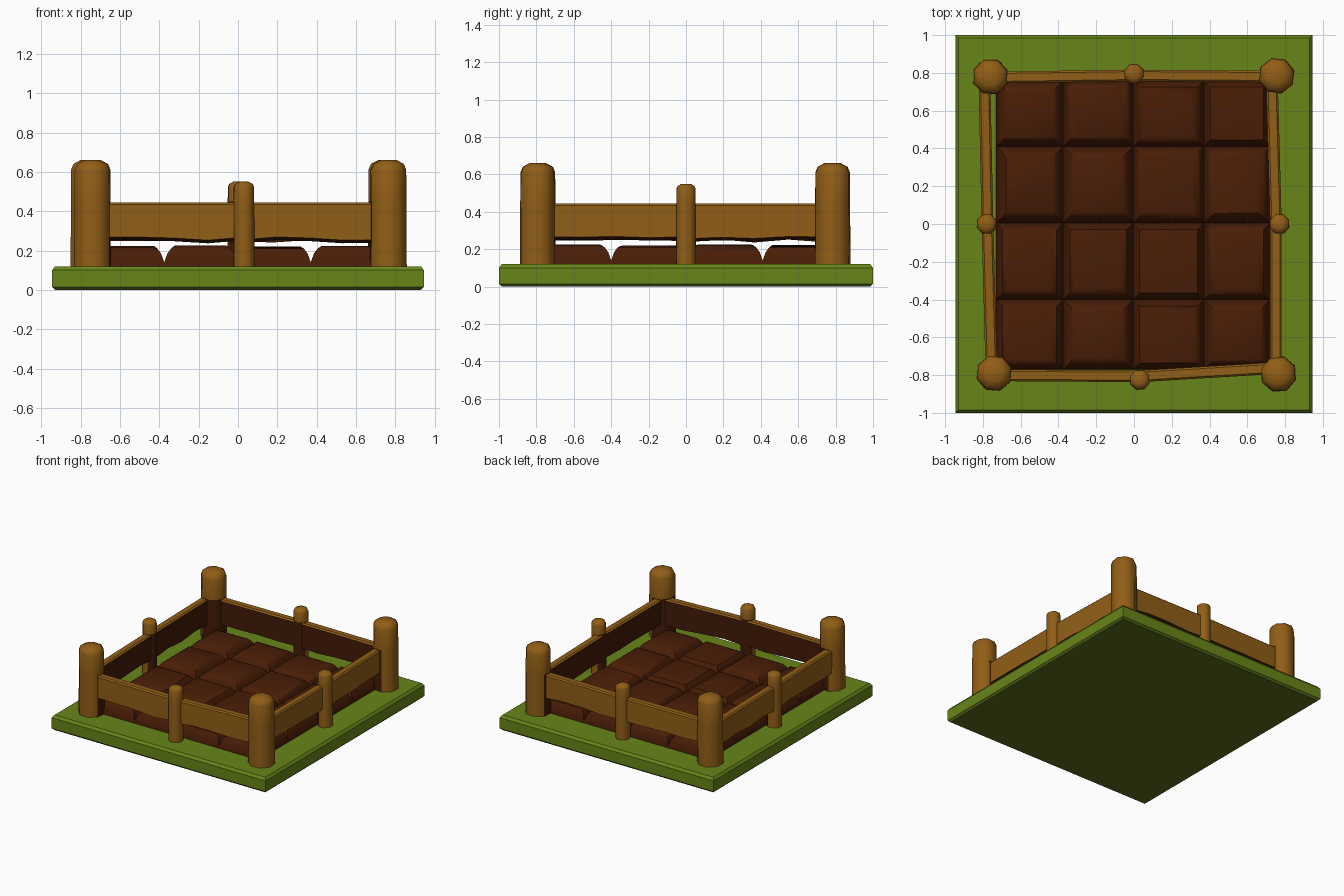
import bpy, bmesh, math, random
from mathutils import Vector

if "Cube" in bpy.data.objects:
    bpy.data.objects.remove(bpy.data.objects["Cube"])

random.seed(4)


def material(name, rgb):
    m = bpy.data.materials.new(name)
    m.diffuse_color = (*rgb, 1)
    m.use_nodes = True
    m.node_tree.nodes["Principled BSDF"].inputs["Base Color"].default_value = m.diffuse_color
    return m


GREEN = material("grass green", (0.135, 0.235, 0.009))
UNDER = material("underside olive", (0.105, 0.15, 0.01))
WOOD = material("wood brown", (0.285, 0.112, 0.008))
SOIL = material("soil brown", (0.068, 0.0125, 0.002))
INNER = material("dark inner wood", (0.054, 0.0105, 0.002))


def finish(bm, name, mats, inward=None, split=0.46, smooth=0):
    """Make the object; faces turned to the bed below the split get the second colour."""
    bmesh.ops.recalc_face_normals(bm, faces=bm.faces[:])
    bm.normal_update()
    if inward is not None:
        for f in bm.faces:
            if f.calc_center_median().z < split and (f.normal.dot(inward) > 0.5 or f.normal.z < -0.7):
                f.material_index = 1
    me = bpy.data.meshes.new(name)
    bm.to_mesh(me)
    bm.free()
    for m in mats:
        me.materials.append(m)
    ob = bpy.data.objects.new(name, me)
    bpy.context.collection.objects.link(ob)
    if smooth:
        bpy.ops.object.select_all(action='DESELECT')
        ob.select_set(True)
        bpy.context.view_layer.objects.active = ob
        bpy.ops.object.shade_smooth_by_angle(angle=math.radians(smooth))
    return ob


def loft(bm, rings):
    """Skin a stack of point rings and cap both ends."""
    loops = [[bm.verts.new(p) for p in r] for r in rings]
    n = len(loops[0])
    for a, b in zip(loops, loops[1:]):
        for i in range(n):
            j = (i + 1) % n
            bm.faces.new((a[i], a[j], b[j], b[i]))
    bm.faces.new(loops[0][::-1])
    bm.faces.new(loops[-1])


def rect(x0, x1, y0, y1, z, d=0.0):
    return [(x0 + d, y0 + d, z), (x1 - d, y0 + d, z), (x1 - d, y1 - d, z), (x0 + d, y1 - d, z)]


# Grass slab with softened edges and an olive underside
bm = bmesh.new()
loft(bm, [rect(-0.945, 0.945, -1, 1, z, d) for z, d in
          ((0, 0.015), (0.015, 0), (0.1, 0), (0.12, 0.015))])
finish(bm, "grass_base", [GREEN, UNDER], Vector((0, 0, -1)))

# Sixteen soil blocks with sloped shoulders
xs = (-0.73, -0.375, -0.005, 0.37, 0.72)
ys = (-0.77, -0.4, 0.005, 0.41, 0.76)
for i in range(4):
    for j in range(4):
        bm = bmesh.new()
        x0, x1, y0, y1 = xs[i], xs[i + 1], ys[j], ys[j + 1]
        top = 0.22 + random.uniform(-0.006, 0.006)
        rings = [rect(x0, x1, y0, y1, z, d) for z, d in
                 ((0.11, -0.002), (0.14, 0.0), (0.185, 0.016), (0.21, 0.035), (top, 0.06))]
        rings[-1] = [(x + random.uniform(-.01, .01), y + random.uniform(-.01, .01), z)
                     for x, y, z in rings[-1]]
        loft(bm, rings)
        finish(bm, f"soil_block_{i}_{j}", [SOIL], smooth=35)


# Posts: eight-sided with a faceted round cap
def post(name, x, y, r, h, inward):
    bm = bmesh.new()
    turn = random.uniform(0.25, 0.5)
    profile = ((0.11, 1.0), (0.45, 0.98), (h - 0.5 * r, 0.97), (h - 0.2 * r, 0.84), (h, 0.45))
    loft(bm, [[(x + r * s * math.cos(turn + k * math.pi / 4),
                y + r * s * math.sin(turn + k * math.pi / 4), z) for k in range(8)]
              for z, s in profile])
    finish(bm, name, [WOOD, INNER], inward, smooth=50)


corners = {"back_left": (-0.76, 0.78), "back_right": (0.755, 0.785),
           "front_left": (-0.74, -0.79), "front_right": (0.765, -0.795)}
mids = {"back": ((0.0, 0.795), (0, -1, 0)), "front": ((0.03, -0.825), (0, 1, 0)),
        "left": ((-0.78, 0.0), (1, 0, 0)), "right": ((0.77, 0.0), (-1, 0, 0))}
for n, (x, y) in corners.items():
    post(n + "_corner_post", x, y, 0.098, 0.66, Vector((-x, -y, 0)).normalized())
for n, ((x, y), d) in mids.items():
    post(n + "_middle_post", x, y, 0.056, 0.55, Vector(d))


# Rails: planks with a slightly wavy lower edge and dark inner side
def rail(name, a, b, inward):
    bm = bmesh.new()
    a, b, d = Vector((*a, 0)), Vector((*b, 0)), Vector(inward)
    rings = []
    for k in range(5):
        p = a.lerp(b, k / 4)
        low = 0.25 + random.uniform(-0.006, 0.012)
        out, inn = p - d * 0.032, p + d * 0.03
        rings.append([(out.x, out.y, low + 0.008), (inn.x, inn.y, low - 0.008),
                      (inn.x, inn.y, 0.435), (inn.x - d.x * .01, inn.y - d.y * .01, 0.445),
                      (out.x + d.x * .01, out.y + d.y * .01, 0.445), (out.x, out.y, 0.435)])
    loft(bm, rings)
    # keep the chamfer along the top in light wood
    finish(bm, name, [WOOD, INNER], d, split=0.435)


paths = {"back": ((-0.7, 0.775), (0.0, 0.785), (0.7, 0.78)),
         "front": ((-0.7, -0.8), (0.03, -0.805), (0.7, -0.765)),
         "left": ((-0.755, -0.73), (-0.775, 0.0), (-0.79, 0.73)),
         "right": ((0.75, -0.73), (0.75, 0.0), (0.73, 0.73))}
for n, (a, m, b) in paths.items():
    rail(n + "_rail_1", a, m, mids[n][1])
    rail(n + "_rail_2", m, b, mids[n][1])
